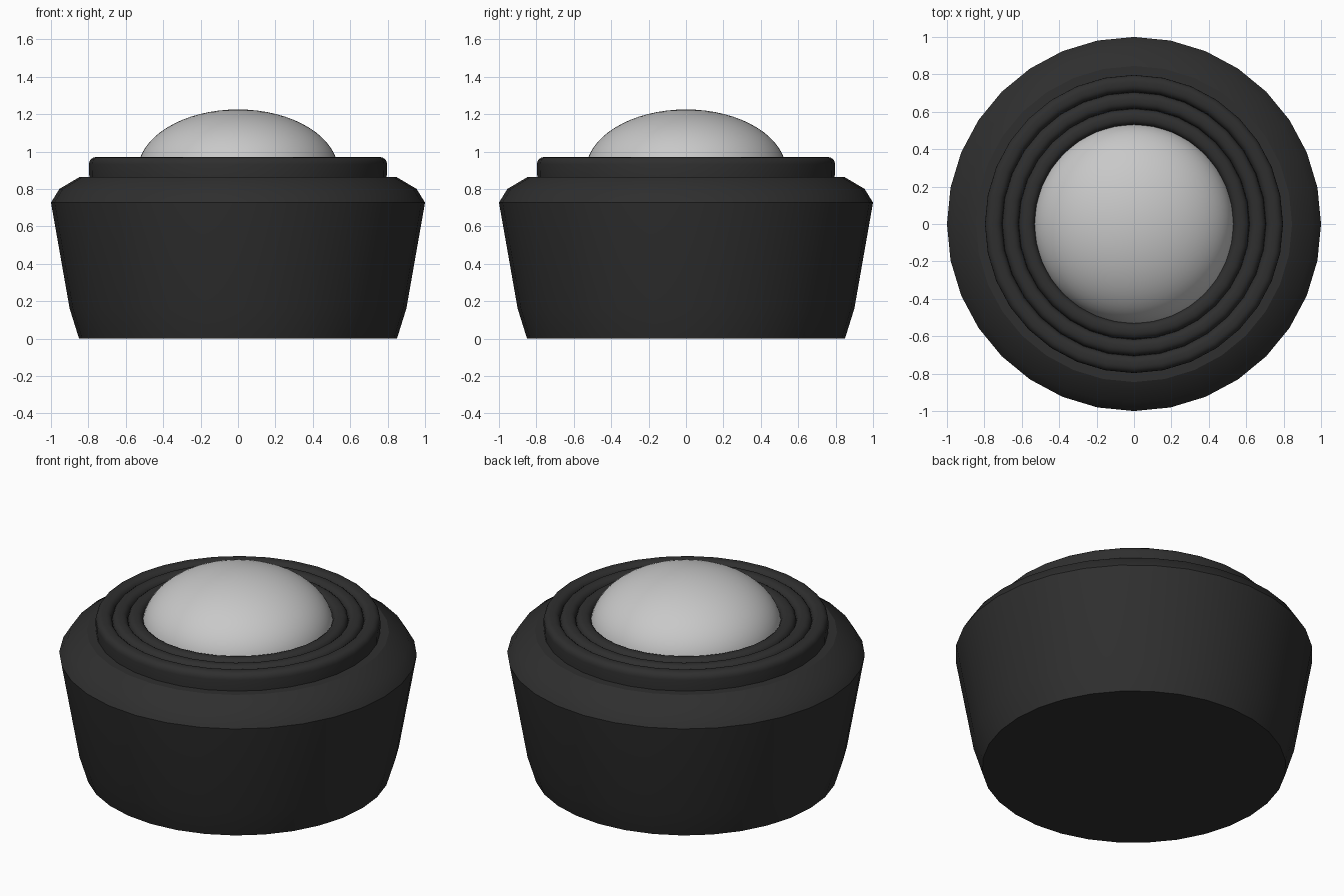
import bpy, bmesh, math

if "Cube" in bpy.data.objects:
    bpy.data.objects.remove(bpy.data.objects["Cube"])


def material(name, value):
    m = bpy.data.materials.new(name)
    m.diffuse_color = (value, value, value, 1)
    m.use_nodes = True
    m.node_tree.nodes["Principled BSDF"].inputs["Base Color"].default_value = m.diffuse_color
    return m


def lathe(name, profile, mat, sides, angle=30):
    """Spin an (r, z) profile about z; zero-radius points become poles."""
    bm = bmesh.new()
    verts = [bm.verts.new((r, 0, z)) for r, z in profile]
    edges = [bm.edges.new(pair) for pair in zip(verts, verts[1:])]
    bmesh.ops.spin(bm, geom=verts + edges, cent=(0, 0, 0), axis=(0, 0, 1),
                   angle=math.tau, steps=sides, use_merge=True)
    bmesh.ops.remove_doubles(bm, verts=bm.verts, dist=1e-5)
    bmesh.ops.recalc_face_normals(bm, faces=bm.faces)
    mesh = bpy.data.meshes.new(name)
    bm.to_mesh(mesh)
    bm.free()
    mesh.materials.append(mat)
    obj = bpy.data.objects.new(name, mesh)
    bpy.context.collection.objects.link(obj)
    bpy.ops.object.select_all(action='DESELECT')
    obj.select_set(True)
    bpy.context.view_layer.objects.active = obj
    bpy.ops.object.shade_smooth_by_angle(angle=math.radians(angle))
    return obj


def arc(cx, cz, rx, rz, start, end, n):
    """Points on an ellipse arc, angles in degrees."""
    return [(cx + rx * math.cos(math.radians(start + (end - start) * i / n)),
             cz + rz * math.sin(math.radians(start + (end - start) * i / n)))
            for i in range(n + 1)]


black = material("matte black", 0.028)
grey = material("light grey", 0.58)

# Tapered housing with a chamfered shoulder
lathe("housing", [(0, 0), (0.85, 0), (0.90, 0.16), (1.0, 0.727),
                  (0.955, 0.80), (0.845, 0.865), (0, 0.865)], black, 32, 28)

# Ribbed collar: three concentric rounded ridges of equal height
collar = [(0.795, 0.86)]
bounds = [0.797, 0.705, 0.617, 0.530]
for outer, inner in zip(bounds, bounds[1:]):
    collar += arc(outer - 0.036, 0.932, 0.036, 0.038, 0, 90, 4)
    collar += arc(inner + 0.036, 0.932, 0.036, 0.038, 90, 180, 4)
collar.append((0.530, 0.86))
lathe("ribbed_collar", collar, black, 32, 40)

# Flattened dome set into the collar
dome = arc(0, 0.895, 0.536, 0.33, 0, 90, 16)
dome[-1] = (0, dome[-1][1])
lathe("dome", dome, grey, 64, 40)
